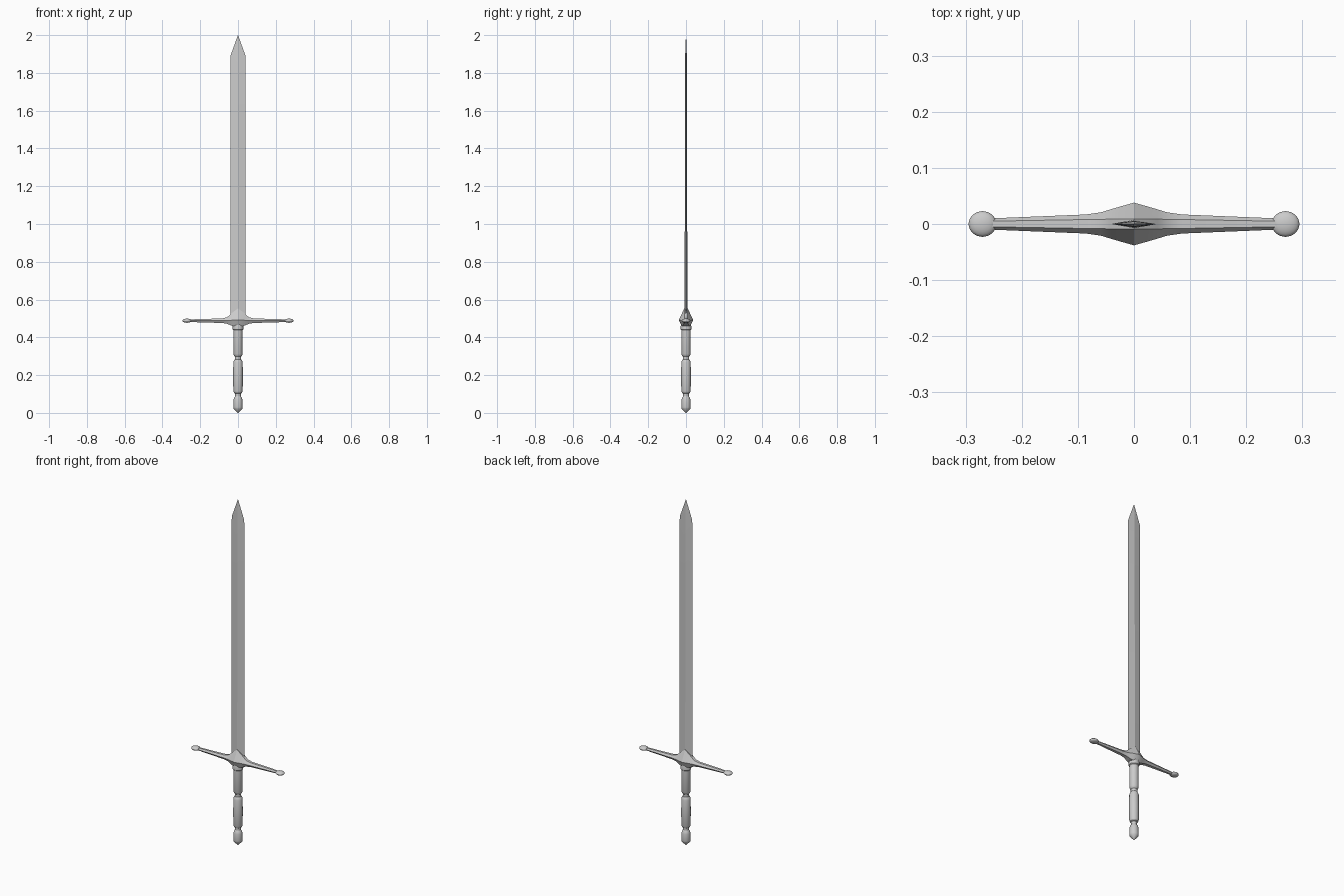
import bpy, bmesh, math

if "Cube" in bpy.data.objects:
    bpy.data.objects.remove(bpy.data.objects["Cube"])


def finish(name, bm, angle=30):
    bmesh.ops.recalc_face_normals(bm, faces=bm.faces)
    mesh = bpy.data.meshes.new(name)
    bm.to_mesh(mesh)
    bm.free()
    obj = bpy.data.objects.new(name, mesh)
    bpy.context.collection.objects.link(obj)
    bpy.ops.object.select_all(action='DESELECT')
    obj.select_set(True)
    bpy.context.view_layer.objects.active = obj
    bpy.ops.object.shade_smooth_by_angle(angle=math.radians(angle))
    return obj


def loft(name, rings, angle=30):
    """Skin a row of equal-sized closed rings and cap both ends."""
    bm = bmesh.new()
    loops = [[bm.verts.new(p) for p in ring] for ring in rings]
    n = len(loops[0])
    for a, b in zip(loops, loops[1:]):
        for i in range(n):
            bm.faces.new((a[i], a[(i + 1) % n], b[(i + 1) % n], b[i]))
    bm.faces.new(loops[0])
    bm.faces.new(loops[-1])
    bmesh.ops.remove_doubles(bm, verts=bm.verts, dist=1e-5)
    return finish(name, bm, angle)


def circle(r, z, n=16):
    return [(r * math.cos(2 * math.pi * i / n), r * math.sin(2 * math.pi * i / n), z)
            for i in range(n)]


# Blade: flattened diamond section with a central ridge, tapering to a point
def blade_ring(w, t, z):
    return [(w, 0, z), (0, t, z), (-w, 0, z), (0, -t, z)]


loft("blade", [blade_ring(0.041, 0.0075, 0.48), blade_ring(0.041, 0.0055, 1.57),
               blade_ring(0.040, 0.0045, 1.89), blade_ring(0.0006, 0.0005, 2.0)], 5)


# Crossguard: section swept along x, flaring into a peaked block at the middle
def guard_ring(x, y_top, z_top, y_mid, z_mid, y_low, z_low):
    return [(x, y_top, z_top), (x, y_mid, z_mid), (x, y_low, z_low),
            (x, -y_low, z_low), (x, -y_mid, z_mid), (x, -y_top, z_top)]


half = [(0.0, 0.009, 0.553, 0.038, 0.492, 0.022, 0.458),
        (0.025, 0.009, 0.535, 0.031, 0.491, 0.018, 0.459),
        (0.042, 0.009, 0.520, 0.026, 0.490, 0.014, 0.465),
        (0.058, 0.008, 0.506, 0.021, 0.489, 0.011, 0.472),
        (0.085, 0.008, 0.500, 0.017, 0.488, 0.009, 0.476),
        (0.255, 0.005, 0.495, 0.010, 0.488, 0.005, 0.481)]
sections = [(-s[0],) + s[1:] for s in reversed(half[1:])] + half
loft("crossguard", [guard_ring(*s) for s in sections])

# Flattened knobs on the guard ends
for side, label in ((-1, "left"), (1, "right")):
    bm = bmesh.new()
    bmesh.ops.create_uvsphere(bm, u_segments=16, v_segments=10, radius=1)
    bmesh.ops.scale(bm, vec=(0.025, 0.023, 0.011), verts=bm.verts)
    bmesh.ops.translate(bm, vec=(side * 0.27, 0, 0.488), verts=bm.verts)
    finish("guard_knob_" + label, bm, 40)

# Grip: two swells separated by a waisted groove, with a collar below the guard
grip = [(0.015, 0.07), (0.015, 0.102), (0.021, 0.106), (0.025, 0.118), (0.0255, 0.19),
        (0.025, 0.266), (0.021, 0.278), (0.017, 0.283), (0.017, 0.298),
        (0.021, 0.303), (0.0245, 0.312), (0.0245, 0.438), (0.028, 0.442),
        (0.028, 0.458), (0.024, 0.475)]
loft("grip", [circle(r, z) for r, z in grip], 35)

# Pommel: rounded cap with a conical end
pommel = [(0.002, 0.0), (0.009, 0.006), (0.023, 0.022), (0.0245, 0.030),
          (0.0235, 0.070), (0.020, 0.081), (0.014, 0.090)]
loft("pommel", [circle(r, z) for r, z in pommel], 35)
